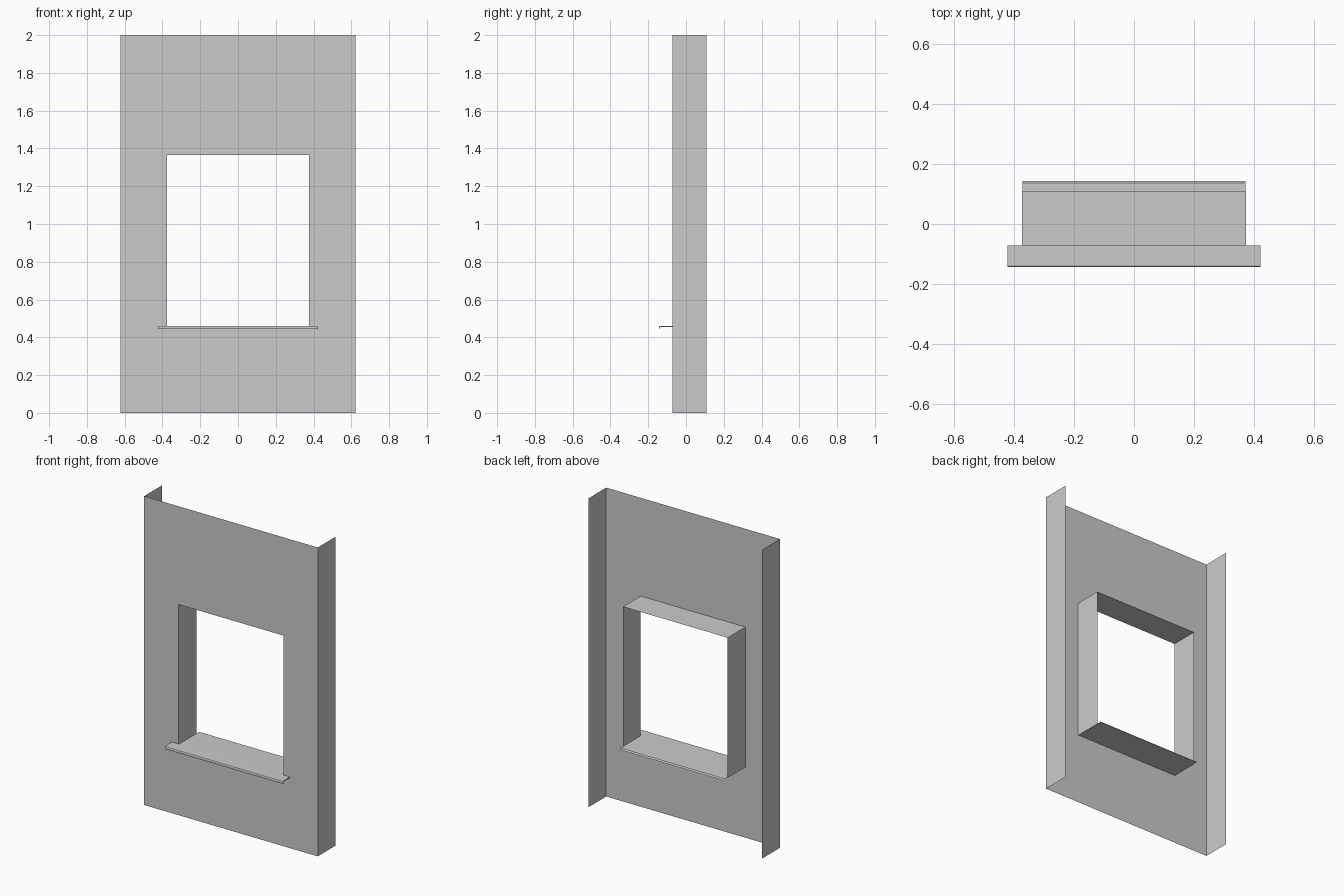
import bpy, bmesh

if "Cube" in bpy.data.objects:
    bpy.data.objects.remove(bpy.data.objects["Cube"])

FRONT, BACK = -0.072, 0.109      # depth of the facing sheet and its returns
W, H = 0.622, 2.0                # panel half width, height
OW, OZ0, OZ1 = 0.375, 0.457, 1.364   # opening half width, bottom, top


def make(name, verts, faces, fix=False):
    mesh = bpy.data.meshes.new(name)
    mesh.from_pydata(verts, [], faces)
    if fix:
        bm = bmesh.new()
        bm.from_mesh(mesh)
        bmesh.ops.recalc_face_normals(bm, faces=bm.faces)
        bm.to_mesh(mesh)
        bm.free()
    obj = bpy.data.objects.new(name, mesh)
    bpy.context.collection.objects.link(obj)
    return obj


def rect(hw, z0, z1, y):
    return [(-hw, y, z0), (hw, y, z0), (hw, y, z1), (-hw, y, z1)]


def extrude_x(name, profile, hw, closed):
    """Sweep a (y, z) profile across x; a closed profile gets end caps."""
    n = len(profile)
    verts = [(x, y, z) for x in (-hw, hw) for y, z in profile]
    faces = [(i, (i + 1) % n, n + (i + 1) % n, n + i)
             for i in range(n if closed else n - 1)]
    if closed:
        faces += [tuple(range(n)), tuple(range(n, 2 * n))]
    return make(name, verts, faces, closed)


# Front sheet: a ring of four faces around the window opening
ring = [(i, (i + 1) % 4, 4 + (i + 1) % 4, 4 + i) for i in range(4)]
make("wall_panel", rect(W, 0, H, FRONT) + rect(OW, OZ0, OZ1, FRONT), ring)

# Side returns folded back from the sheet
for side, s in (("left", -1), ("right", 1)):
    v = [(s * W, FRONT, 0), (s * W, BACK, 0), (s * W, BACK, H), (s * W, FRONT, H)]
    make(side + "_return", v, [(0, 1, 2, 3)[::s]])

# Window reveal: jambs and head (the bottom is closed by the sill)
make("window_reveal", rect(OW, OZ0, OZ1, FRONT) + rect(OW, OZ0, OZ1, BACK),
     [(1, 2, 6, 5), (2, 3, 7, 6), (3, 0, 4, 7)])

# Inner sill sheet with a small turned-down back lip
extrude_x("sill_inner", [(FRONT, 0.461), (0.137, 0.460), (0.144, 0.452)], 0.373, False)

# Outer sill: thin wider ledge with a rounded drip nose
nose = [(FRONT, 0.461), (-0.138, 0.461), (-0.142, 0.459), (-0.144, 0.455),
        (-0.144, 0.443), (-0.139, 0.443), (-0.139, 0.453), (-0.136, 0.456), (FRONT, 0.456)]
extrude_x("sill_outer", nose, 0.423, True)
